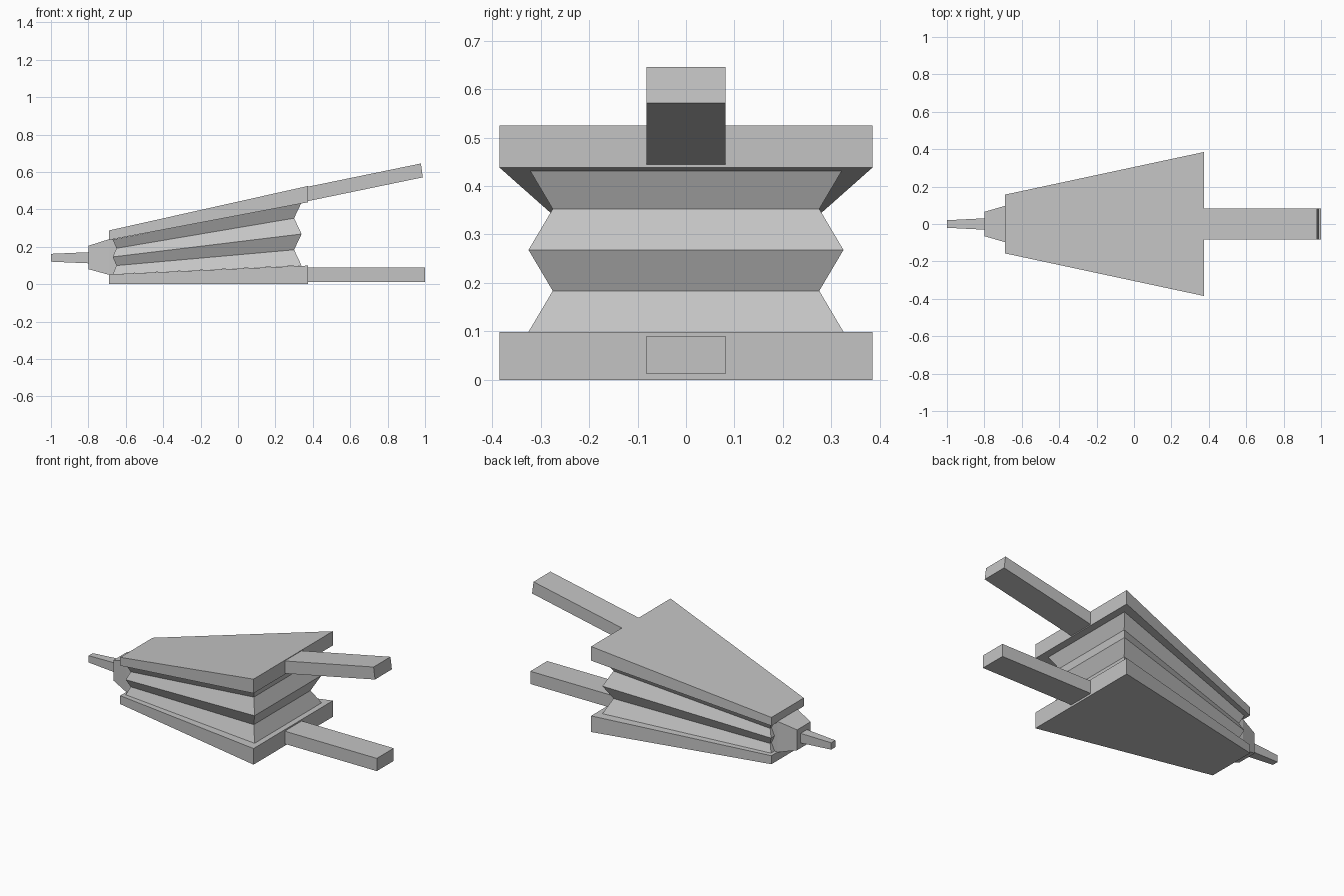
import bpy, bmesh

cube = bpy.data.objects.get("Cube")
if cube:
    bpy.data.objects.remove(cube, do_unlink=True)

grey = bpy.data.materials.new("plain grey")
grey.use_nodes = True
colour = (0.55, 0.55, 0.55, 1)
grey.diffuse_color = colour
grey.node_tree.nodes["Principled BSDF"].inputs["Base Color"].default_value = colour


def loft(name, rings):
    """Skin a stack of four-cornered rings and cap both ends."""
    bm = bmesh.new()
    loops = [[bm.verts.new(p) for p in ring] for ring in rings]
    for a, b in zip(loops, loops[1:]):
        for i in range(4):
            j = (i + 1) % 4
            bm.faces.new((a[i], a[j], b[j], b[i]))
    bm.faces.new(loops[0])
    bm.faces.new(loops[-1])
    bmesh.ops.recalc_face_normals(bm, faces=bm.faces)
    mesh = bpy.data.meshes.new(name)
    bm.to_mesh(mesh)
    bm.free()
    mesh.materials.append(grey)
    obj = bpy.data.objects.new(name, mesh)
    bpy.context.collection.objects.link(obj)


def section(x, half, low, high, lean=0):
    """Upright rectangle across x; lean shifts its top edge along x."""
    return [(x, -half, low), (x, half, low),
            (x + lean, half, high), (x + lean, -half, high)]


# Tapered boards
loft("bottom_board", [section(-0.69, 0.157, 0, 0.052), section(0.375, 0.385, 0, 0.099)])
loft("top_board", [section(-0.69, 0.157, 0.236, 0.287), section(0.375, 0.385, 0.438, 0.525)])

# Handles
loft("bottom_handle", [section(0.37, 0.082, 0.012, 0.09), section(1, 0.082, 0.012, 0.09)])
loft("top_handle", [section(0.37, 0.082, 0.443, 0.52), section(0.988, 0.082, 0.571, 0.645, -0.01)])

# Pleated leather, alternately wide and narrow, fanning open toward the handles
pleats = []
for i in range(5):
    t, inset = i / 4, i % 2
    front_x, back_x = -0.67 + 0.02 * inset, 0.34 - 0.04 * inset
    front_half, back_half = 0.132 - 0.02 * inset, 0.325 - 0.05 * inset
    front_z, back_z = 0.053 + 0.185 * t, 0.099 + 0.338 * t
    pleats.append([(front_x, -front_half, front_z), (back_x, -back_half, back_z),
                   (back_x, back_half, back_z), (front_x, front_half, front_z)])
loft("pleated_bag", pleats)

# Nozzle
loft("nozzle_block", [section(-0.8, 0.065, 0.08, 0.205), section(-0.69, 0.097, 0.05, 0.24),
                      section(-0.63, 0.1, 0.05, 0.24)])
loft("nozzle_tip", [section(-1, 0.02, 0.12, 0.162), section(-0.79, 0.031, 0.111, 0.171)])
